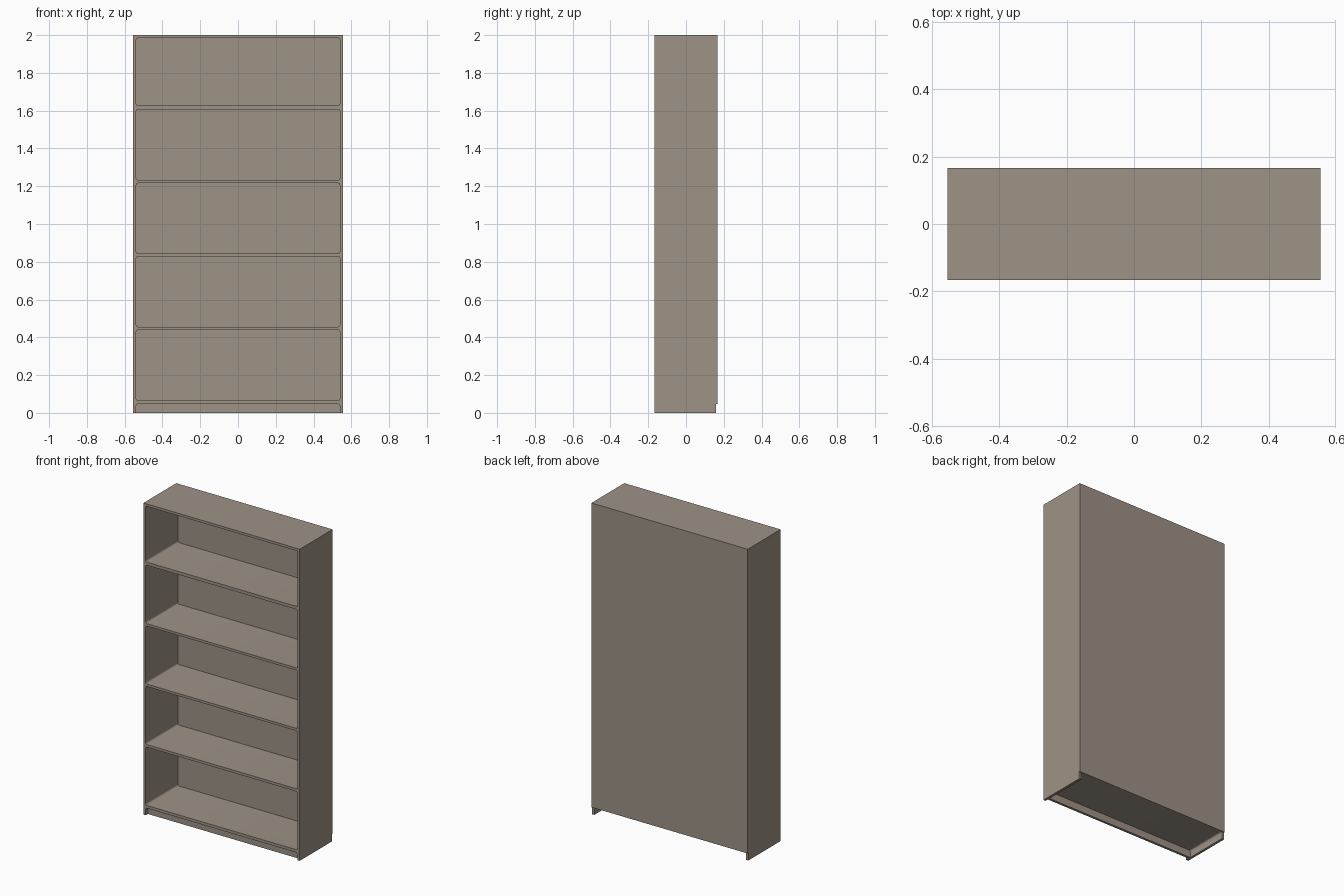
import bpy, bmesh, math
from mathutils import Matrix

if "Cube" in bpy.data.objects:
    bpy.data.objects.remove(bpy.data.objects["Cube"])

W, D, H = 0.555, 0.1665, 2.0      # half width, half depth, height
IN = 0.539                        # half width of the openings
BACK = 0.16                       # inner face of the back panel
R = 0.01                          # corner radius of the openings
BASE = 0.047                      # underside of the lowest shelf

mat = bpy.data.materials.new("taupe wood")
mat.diffuse_color = (0.337, 0.288, 0.238, 1)
mat.use_nodes = True
mat.node_tree.nodes["Principled BSDF"].inputs["Base Color"].default_value = mat.diffuse_color


def arc(cx, cz, start, steps=4):
    """Quarter circle, counter-clockwise from the start angle."""
    return [(cx + R * math.cos(start + i * math.pi / 2 / steps),
             cz + R * math.sin(start + i * math.pi / 2 / steps))
            for i in range(steps + 1)]


def rounded_opening(z0, z1):
    q = math.pi / 2
    return (arc(IN - R, z1 - R, 0) + arc(-IN + R, z1 - R, q)
            + arc(-IN + R, z0 + R, 2 * q) + arc(IN - R, z0 + R, 3 * q))


def box(name, x, y0, y1, z0, z1):
    bm = bmesh.new()
    bmesh.ops.create_cube(bm, size=1)
    bmesh.ops.transform(bm, verts=bm.verts, matrix=Matrix.Translation((0, (y0 + y1) / 2, (z0 + z1) / 2))
                        @ Matrix.Diagonal((2 * x, y1 - y0, z1 - z0, 1)))
    me = bpy.data.meshes.new(name)
    bm.to_mesh(me)
    bm.free()
    me.materials.append(mat)
    ob = bpy.data.objects.new(name, me)
    bpy.context.collection.objects.link(ob)
    return ob


# Carcass outline with the plinth slot cut into the bottom
slot = arc(IN - R, BASE - R, 0) + arc(-IN + R, BASE - R, math.pi / 2)
outline = [(W, 0), (W, H), (-W, H), (-W, 0), (-IN, 0)] + slot[::-1] + [(IN, 0)]

# Five shelf openings
shelves = [(0.065, 0.439), (0.456, 0.828), (0.844, 1.216), (1.232, 1.607), (1.627, 1.984)]
loops = [outline] + [rounded_opening(a, b) for a, b in shelves]

# Extrude the outline through the depth
cu = bpy.data.curves.new("carcass_profile", 'CURVE')
cu.dimensions = '2D'
cu.fill_mode = 'BOTH'
cu.extrude = (BACK + D) / 2
for pts in loops:
    sp = cu.splines.new('POLY')
    sp.points.add(len(pts) - 1)
    for p, (x, z) in zip(sp.points, pts):
        p.co = (x, z, 0, 1)
    sp.use_cyclic_u = True
tmp = bpy.data.objects.new("carcass_profile", cu)
bpy.context.collection.objects.link(tmp)
bpy.context.view_layer.update()
me = bpy.data.meshes.new_from_object(tmp.evaluated_get(bpy.context.evaluated_depsgraph_get()))
bpy.data.objects.remove(tmp)

me.transform(Matrix.Translation((0, (BACK - D) / 2, 0)) @ Matrix.Rotation(math.pi / 2, 4, 'X'))
bm = bmesh.new()
bm.from_mesh(me)
bmesh.ops.remove_doubles(bm, verts=bm.verts, dist=1e-5)
bmesh.ops.recalc_face_normals(bm, faces=bm.faces)
bm.to_mesh(me)
bm.free()
me.materials.clear()
me.materials.append(mat)
carcass = bpy.data.objects.new("carcass_with_shelves", me)
bpy.context.collection.objects.link(carcass)
bpy.context.view_layer.objects.active = carcass
carcass.select_set(True)
bpy.ops.object.shade_smooth_by_angle(angle=math.radians(30))

# Back panel, stopping above the floor, and the recessed plinth board
box("back_panel", W, BACK, D, BASE, H)
box("plinth", IN, -D + 0.022, -D + 0.038, 0, BASE)
